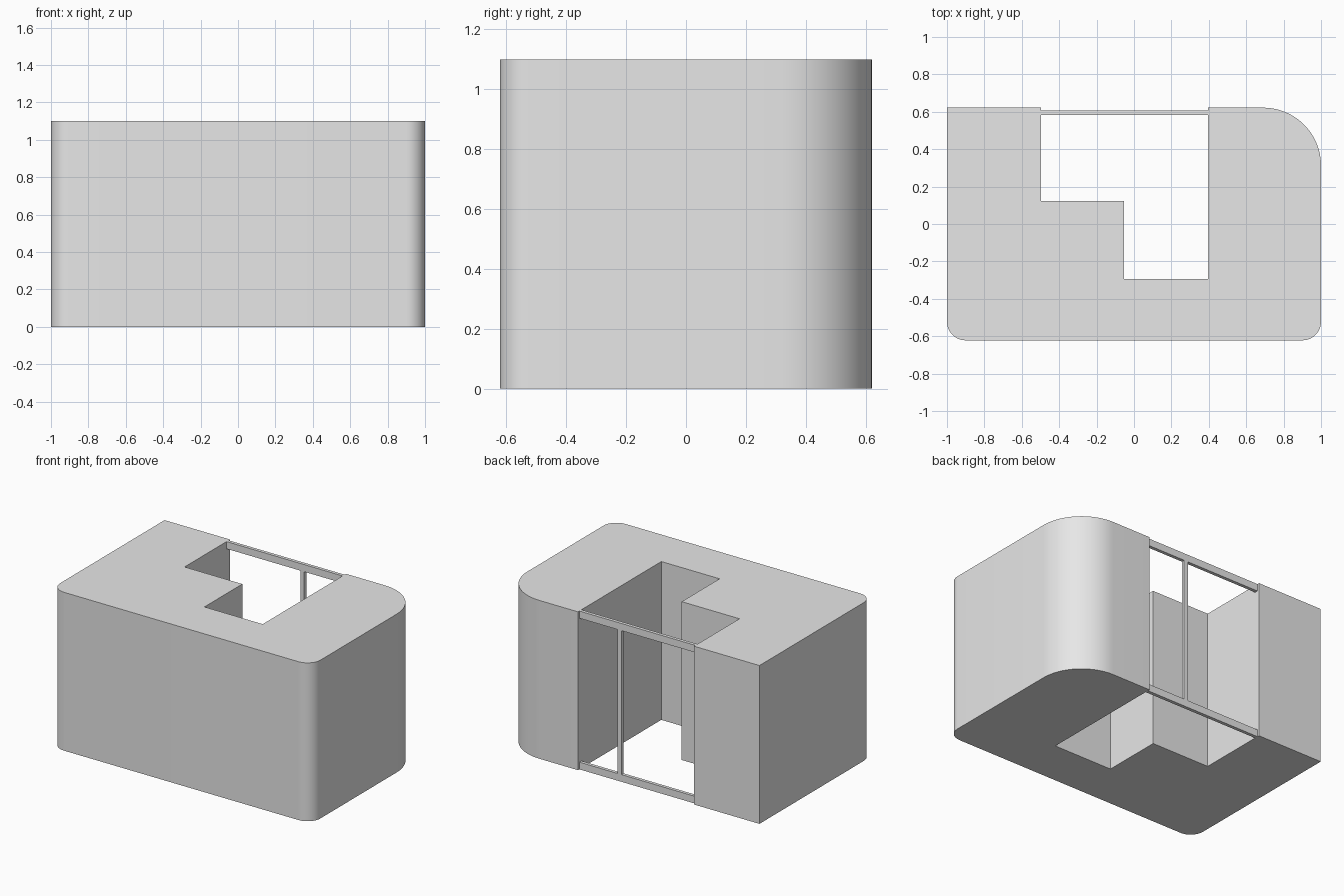
import bpy, bmesh
from math import sin, cos, radians

cube = bpy.data.objects.get("Cube")
if cube:
    bpy.data.objects.remove(cube, do_unlink=True)

HEIGHT = 1.1
HALF_X, HALF_Y = 1.0, 0.622
OPEN_L, OPEN_R = 0.395, -0.497      # sides of the back opening

grey = bpy.data.materials.new("plain_grey")
grey.use_nodes = True
grey.diffuse_color = (0.8, 0.8, 0.8, 1)
grey.node_tree.nodes["Principled BSDF"].inputs["Base Color"].default_value = (0.8, 0.8, 0.8, 1)


def arc(sx, sy, radius, start, steps):
    """Quarter-circle corner of the outline, counter-clockwise."""
    cx, cy = sx * (HALF_X - radius), sy * (HALF_Y - radius)
    return [(cx + radius * cos(radians(start + 90 * i / steps)),
             cy + radius * sin(radians(start + 90 * i / steps))) for i in range(steps + 1)]


def prism(name, outline, z0, z1):
    """Closed outline extruded straight up."""
    bm = bmesh.new()
    face = bm.faces.new([bm.verts.new((x, y, z0)) for x, y in outline])
    top = bmesh.ops.extrude_face_region(bm, geom=[face], use_keep_orig=True)
    bmesh.ops.translate(bm, vec=(0, 0, z1 - z0),
                        verts=[g for g in top["geom"] if isinstance(g, bmesh.types.BMVert)])
    bmesh.ops.recalc_face_normals(bm, faces=bm.faces)
    mesh = bpy.data.meshes.new(name)
    bm.to_mesh(mesh)
    bm.free()
    mesh.materials.append(grey)
    obj = bpy.data.objects.new(name, mesh)
    bpy.context.collection.objects.link(obj)
    return obj


def bar(name, x0, x1, y0, y1, z0, z1):
    return prism(name, [(x0, y0), (x1, y0), (x1, y1), (x0, y1)], z0, z1)


# Main block: rounded corners and a stepped courtyard open at the back
outline = arc(-1, -1, 0.1, 180, 12) + arc(1, -1, 0.1, 270, 12) + arc(1, 1, 0.31, 0, 24)
outline += [(OPEN_L, HALF_Y), (OPEN_L, -0.293), (-0.053, -0.293), (-0.053, 0.123),
            (OPEN_R, 0.123), (OPEN_R, HALF_Y), (-HALF_X, HALF_Y)]
body = prism("building_block", outline, 0, HEIGHT)
bpy.context.view_layer.objects.active = body
body.select_set(True)
bpy.ops.object.shade_smooth_by_angle(angle=radians(30))

# Window frame across the opening
FRAME_Y = (0.584, 0.607)
RAIL = 0.05
bar("bottom_rail", OPEN_R, OPEN_L, *FRAME_Y, 0, RAIL)
bar("top_rail", OPEN_R, OPEN_L, *FRAME_Y, HEIGHT - RAIL, HEIGHT)
bar("mullion", 0.07, 0.1, *FRAME_Y, RAIL, HEIGHT - RAIL)
